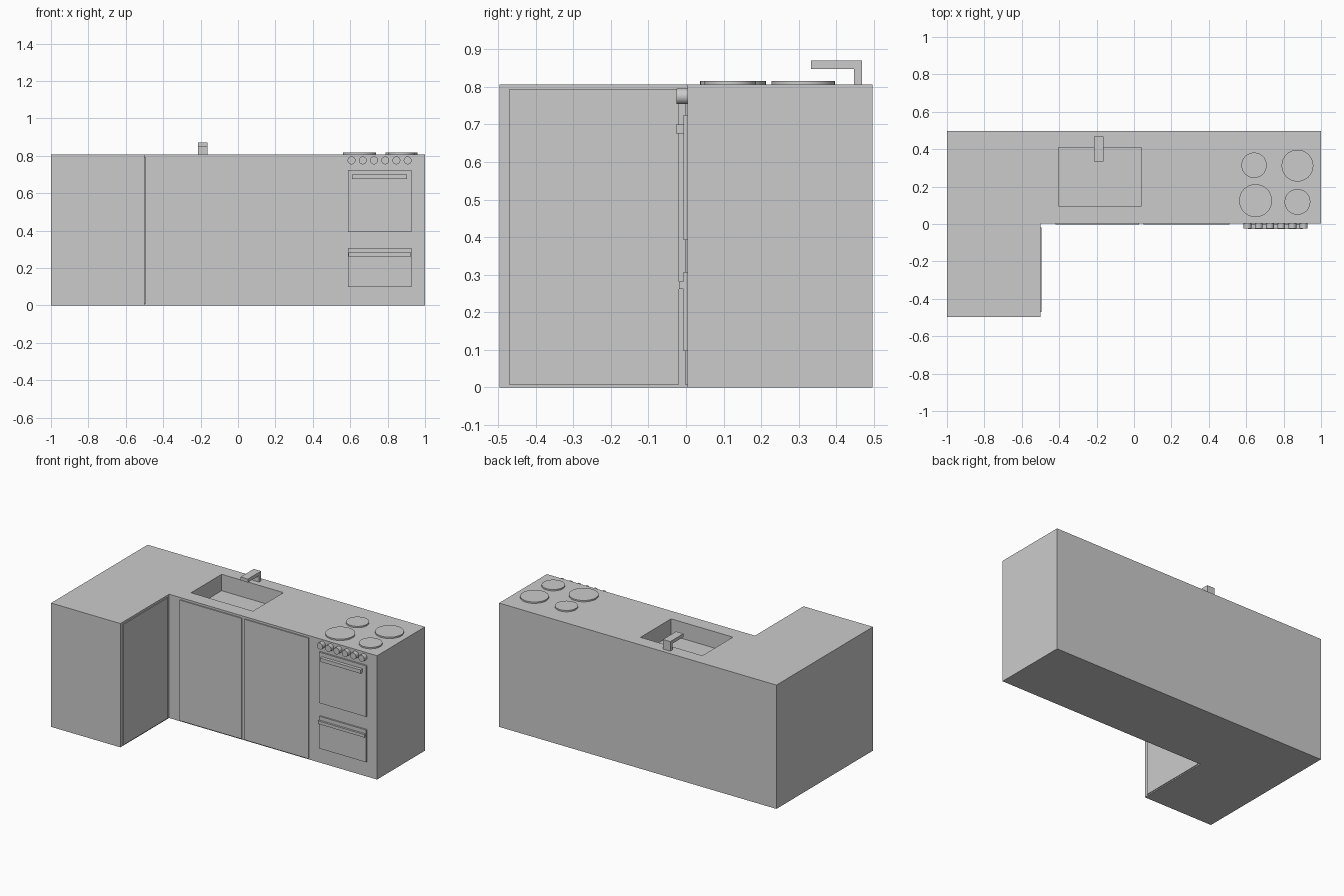
import bpy, bmesh, math
from mathutils import Vector

if "Cube" in bpy.data.objects:
    bpy.data.objects.remove(bpy.data.objects["Cube"])

TOP = 0.807
FRONT = 0.004      # front plane of the main run


def prism(name, outline, z0, z1):
    """Extrude a plan outline between two heights."""
    bm = bmesh.new()
    face = bm.faces.new([bm.verts.new((x, y, z0)) for x, y in outline])
    new = bmesh.ops.extrude_face_region(bm, geom=[face])["geom"]
    verts = [v for v in new if isinstance(v, bmesh.types.BMVert)]
    bmesh.ops.translate(bm, verts=verts, vec=(0, 0, z1 - z0))
    bmesh.ops.recalc_face_normals(bm, faces=bm.faces)
    mesh = bpy.data.meshes.new(name)
    bm.to_mesh(mesh)
    bm.free()
    obj = bpy.data.objects.new(name, mesh)
    bpy.context.collection.objects.link(obj)
    return obj


def box(name, x0, x1, y0, y1, z0, z1):
    return prism(name, [(x0, y0), (x1, y0), (x1, y1), (x0, y1)], z0, z1)


def disc(name, loc, radius, depth, rot=(0, 0, 0)):
    bpy.ops.mesh.primitive_cylinder_add(vertices=32, radius=radius, depth=depth,
                                        location=loc, rotation=rot)
    obj = bpy.context.object
    obj.name = name
    bpy.ops.object.shade_smooth_by_angle(angle=math.radians(30))
    return obj


# L-shaped cabinet body with the sink basin cut out
body = prism("cabinet_body", [(-1, -0.497), (-0.5, -0.497), (-0.5, FRONT),
                              (1, FRONT), (1, 0.497), (-1, 0.497)], 0, TOP)
cutter = box("sink_cutter", -0.405, 0.041, 0.095, 0.41, 0.70, 0.95)
cutter.hide_render = True
cutter.display_type = 'WIRE'
cut = body.modifiers.new("sink", 'BOOLEAN')
cut.operation = 'DIFFERENCE'
cut.solver = 'EXACT'
cut.object = cutter
bpy.context.view_layer.objects.active = body
bpy.ops.object.modifier_apply(modifier=cut.name)
bpy.data.objects.remove(cutter)

# Cupboard doors
box("side_door", -0.502, -0.495, -0.471, -0.018, 0.007, 0.793)
for i, (x0, x1) in enumerate([(-0.42, 0.027), (0.05, 0.51)]):
    box(f"cupboard_door_{i + 1}", x0, x1, -0.003, FRONT + 0.002, 0.007, 0.793)

# Oven doors and handles
box("oven_door", 0.589, 0.928, -0.006, FRONT + 0.002, 0.393, 0.725)
box("drawer_door", 0.589, 0.928, -0.006, FRONT + 0.002, 0.097, 0.307)
box("oven_handle", 0.61, 0.903, -0.027, -0.005, 0.676, 0.70)
box("drawer_handle", 0.59, 0.925, -0.019, -0.005, 0.262, 0.282)

# Row of control knobs
for i in range(6):
    disc(f"knob_{i + 1}", (0.607 + 0.06 * i, -0.0095, 0.775), 0.021, 0.031,
         (math.pi / 2, 0, 0))

# Hob burners
burners = [(0.642, 0.314, 0.068), (0.874, 0.312, 0.085),
           (0.65, 0.125, 0.088), (0.874, 0.118, 0.069)]
for i, (x, y, r) in enumerate(burners):
    disc(f"burner_{i + 1}", (x, y, TOP + 0.003), r, 0.012)

# Faucet: side profile in y-z, extruded across x
faucet = prism("faucet", [(0.447, 0.80), (0.469, 0.80), (0.469, 0.87),
                          (0.333, 0.87), (0.333, 0.848), (0.447, 0.848)],
               -0.215, -0.162)
for v in faucet.data.vertices:
    y, z, x = v.co
    v.co = Vector((x, y, z))
